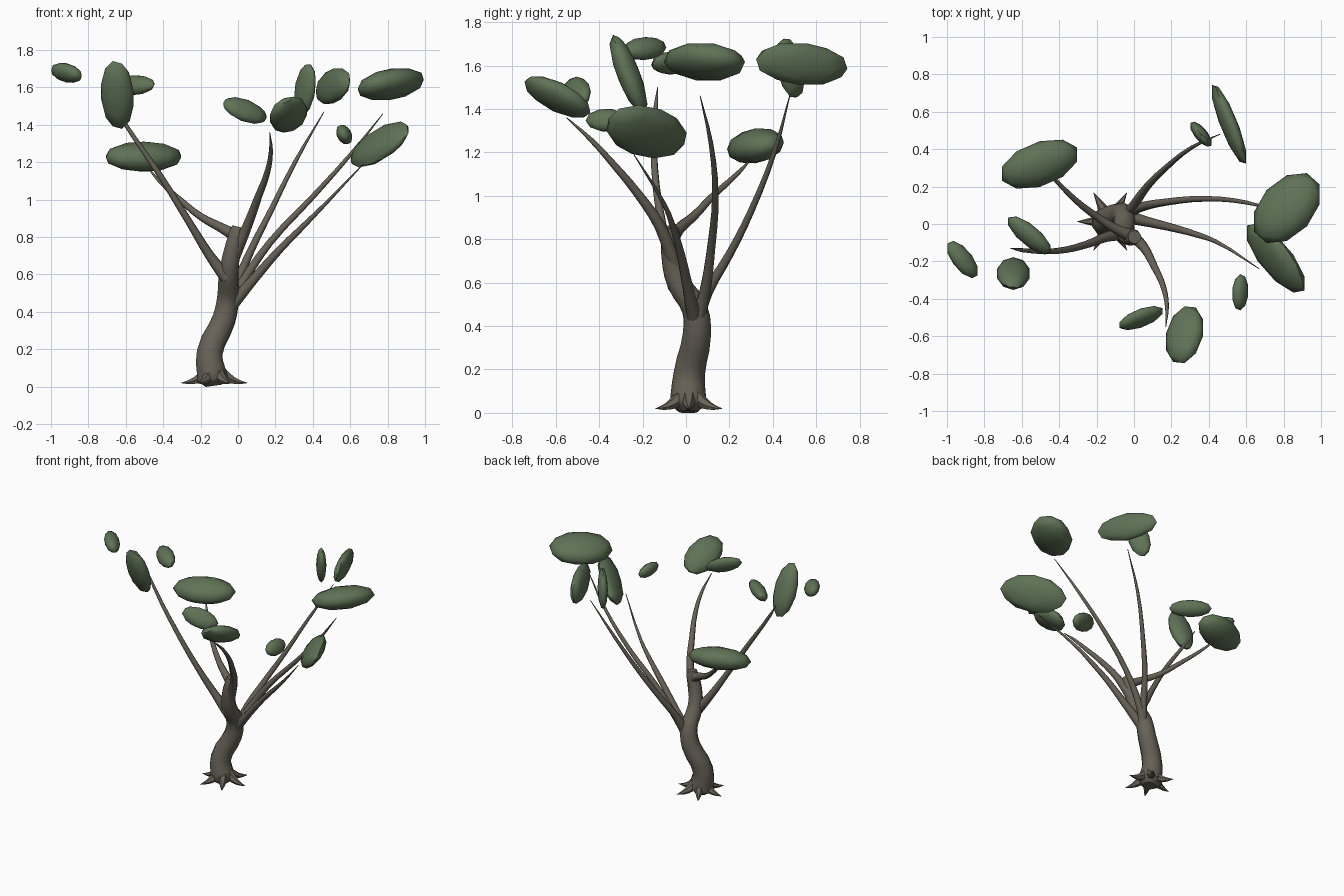
import bpy, bmesh, math
from mathutils import Matrix, Vector

if "Cube" in bpy.data.objects:
    bpy.data.objects.remove(bpy.data.objects["Cube"])


def material(name, color):
    m = bpy.data.materials.new(name)
    m.diffuse_color = (*color, 1)
    m.use_nodes = True
    m.node_tree.nodes["Principled BSDF"].inputs["Base Color"].default_value = m.diffuse_color
    return m


bark = material("bark", (0.135, 0.122, 0.098))
green = material("leaf_green", (0.115, 0.17, 0.095))


def finish(ob, mat, angle):
    ob.data.materials.clear()
    ob.data.materials.append(mat)
    bpy.ops.object.select_all(action='DESELECT')
    ob.select_set(True)
    bpy.context.view_layer.objects.active = ob
    bpy.ops.object.shade_smooth_by_angle(angle=math.radians(angle))


def tube(name, points, radii, sides=8):
    """Tapered tube through the points."""
    cu = bpy.data.curves.new(name, 'CURVE')
    cu.dimensions = '3D'
    cu.bevel_depth = 1
    cu.bevel_resolution = sides // 2 - 2
    cu.use_fill_caps = True
    cu.resolution_u = 3
    sp = cu.splines.new('BEZIER')
    sp.bezier_points.add(len(points) - 1)
    for bp, co, r in zip(sp.bezier_points, points, radii):
        bp.co = co
        bp.radius = r
        bp.handle_left_type = bp.handle_right_type = 'AUTO'
    ob = bpy.data.objects.new(name, cu)
    bpy.context.collection.objects.link(ob)
    bpy.ops.object.select_all(action='DESELECT')
    ob.select_set(True)
    bpy.context.view_layer.objects.active = ob
    bpy.ops.object.convert(target='MESH')
    finish(bpy.context.object, bark, 50)


# Trunk: a bent, tapering stem with a rounded foot
tube("trunk",
     [(-0.13, 0.01, 0.005), (-0.135, 0.01, 0.04), (-0.152, 0.015, 0.18),
      (-0.075, 0.05, 0.36), (-0.053, 0.04, 0.48), (-0.05, -0.035, 0.6),
      (-0.03, -0.068, 0.73), (-0.005, -0.07, 0.82), (0.003, -0.07, 0.855)],
     [0.045, 0.085, 0.072, 0.065, 0.06, 0.054, 0.046, 0.044, 0.036], 10)

# Roots: six pointed spurs around the foot
for i in range(6):
    a = math.radians(60 * i)
    d = Vector((math.cos(a), math.sin(a), 0))
    foot = Vector((-0.127, 0.013, 0))
    tube(f"root_{i + 1}",
         [foot + d * r + Vector((0, 0, z))
          for r, z in ((0.04, 0.075), (0.085, 0.042), (0.13, 0.026), (0.178, 0.02))],
         [0.035, 0.026, 0.014, 0.001], 6)

# Branches: long curved limbs thinning to a point
branches = [
    [(0, -.07, .8), (-.09, -.03, .85), (-.2, .04, .91), (-.31, .125, 1.0),
     (-.42, .235, 1.10), (-.49, .31, 1.18)],
    [(-.06, -.05, .58), (-.15, -.07, .7), (-.255, -.11, .87),
     (-.42, -.145, 1.135), (-.6, -.14, 1.4), (-.66, -.13, 1.5)],
    [(-.03, -.05, .68), (.05, -.12, .86), (.11, -.23, 1.02),
     (.155, -.33, 1.14), (.176, -.44, 1.26), (.17, -.55, 1.36)],
    [(-.03, .05, .44), (.0, .1, .56), (.07, .2, .73), (.17, .3, .93),
     (.31, .41, 1.21), (.46, .48, 1.47)],
    [(-.04, .055, .44), (.02, .085, .55), (.17, .117, .77),
     (.385, .135, 1.0), (.6, .115, 1.24), (.775, .065, 1.46)],
    [(-.04, .04, .43), (.08, .01, .57), (.225, -.025, .735),
     (.33, -.055, .84), (.44, -.095, .95), (.67, -.24, 1.19)],
]
for i, pts in enumerate(branches):
    tube(f"branch_{i + 1}", pts, [0.036, 0.026, 0.02, 0.016, 0.011, 0.002])


def leaf_clump(name, centre, half, slant):
    """Ellipsoid with given half extents, slanted by xy, xz and yz."""
    xy, xz, yz = slant
    # lower triangular matrix that gives the requested slants
    b = math.sqrt(1 - xy * xy)
    c = (yz - xy * xz) / b
    d = math.sqrt(max(0.05, 1 - xz * xz - c * c))
    shear = Matrix(((1, 0, 0), (xy, b, 0), (xz, c, d)))
    # principal axes keep the facets evenly spread
    size = Matrix.Diagonal(half)
    m = (size @ shear).to_4x4()
    bm = bmesh.new()
    bmesh.ops.create_icosphere(bm, subdivisions=2, radius=1.03)
    bm.transform(Matrix.Translation(centre) @ m)
    bmesh.ops.recalc_face_normals(bm, faces=bm.faces)
    me = bpy.data.meshes.new(name)
    bm.to_mesh(me)
    bm.free()
    ob = bpy.data.objects.new(name, me)
    bpy.context.collection.objects.link(ob)
    finish(ob, green, 45)


# Leaf clumps: centre, half extents, slant
clumps = [
    ((-.505, .32, 1.23), (.205, .13, .08), (.4, 0, .2)),
    ((-.56, -.06, 1.612), (.115, .1, .053), (-.75, .1, .1)),
    ((-.645, -.265, 1.56), (.088, .085, .18), (0, -.1, -.75)),
    ((-.917, -.19, 1.678), (.083, .097, .053), (-.65, -.3, .1)),
    ((.508, .533, 1.607), (.093, .21, .097), (-.85, .3, -.15)),
    ((.358, .48, 1.588), (.058, .066, .138), (-.7, .3, -.35)),
    ((.817, .085, 1.617), (.178, .186, .087), (.4, .3, -.08)),
    ((.757, -.182, 1.295), (.157, .184, .12), (-.75, .65, -.2)),
    ((.568, -.365, 1.348), (.043, .095, .052), (.1, -.3, 0)),
    ((.27, -.592, 1.455), (.1, .152, .096), (.25, .2, -.65)),
    ((.037, -.503, 1.477), (.117, .063, .07), (.6, -.5, 0)),
]
for i, (c, h, s) in enumerate(clumps):
    leaf_clump(f"leaf_clump_{i + 1}", c, h, s)
